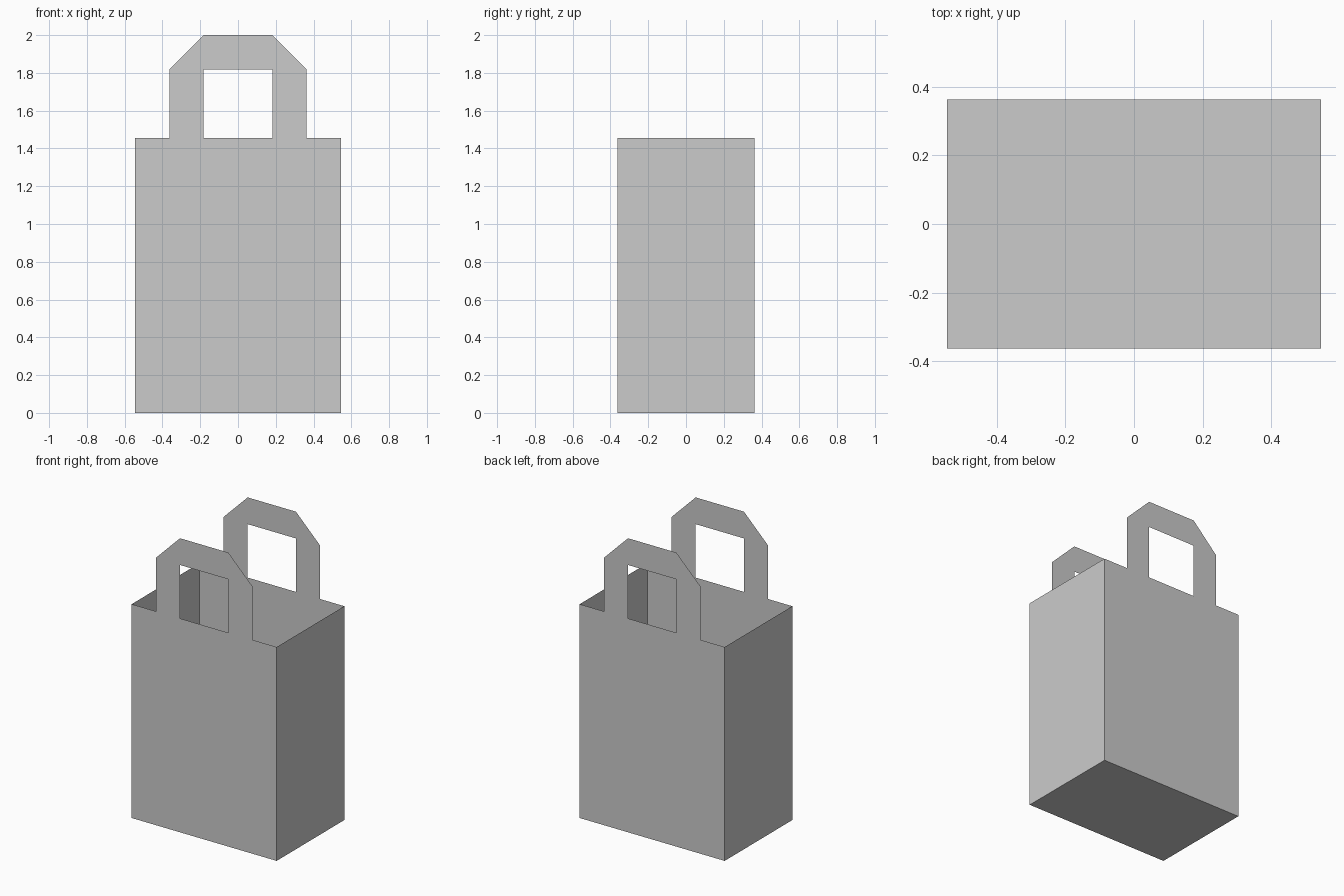
import bpy, bmesh
from mathutils import Matrix

if "Cube" in bpy.data.objects:
    bpy.data.objects.remove(bpy.data.objects["Cube"])

U = 2 / 11                      # one paper-fold unit
W, D, H = 6 * U, 4 * U, 8 * U   # bag width, depth, height


def add_object(name, bm):
    mesh = bpy.data.meshes.new(name)
    bm.to_mesh(mesh)
    bm.free()
    obj = bpy.data.objects.new(name, mesh)
    bpy.context.collection.objects.link(obj)
    return obj


# Bag body: thin paper box with an open top
bm = bmesh.new()
bmesh.ops.create_cube(bm, size=1, matrix=Matrix.Translation((0, 0, H / 2))
                      @ Matrix.Diagonal((W, D, H, 1)))
top = [f for f in bm.faces if f.normal.z > 0.5 or f.calc_center_median().z > H - 0.01]
bmesh.ops.delete(bm, geom=top, context='FACES_ONLY')
add_object("bag_body", bm)

# Handles: flat chamfered loops rising flush from the front and back walls
PROFILE = [(-2, 8), (-1, 8), (-1, 10), (1, 10), (1, 8),
           (2, 8), (2, 10), (1, 11), (-1, 11), (-2, 10)]
for name, s in (("front_handle", 1), ("back_handle", -1)):
    bm = bmesh.new()
    bm.faces.new([bm.verts.new((s * x * U, -s * D / 2, z * U)) for x, z in PROFILE])
    add_object(name, bm)
